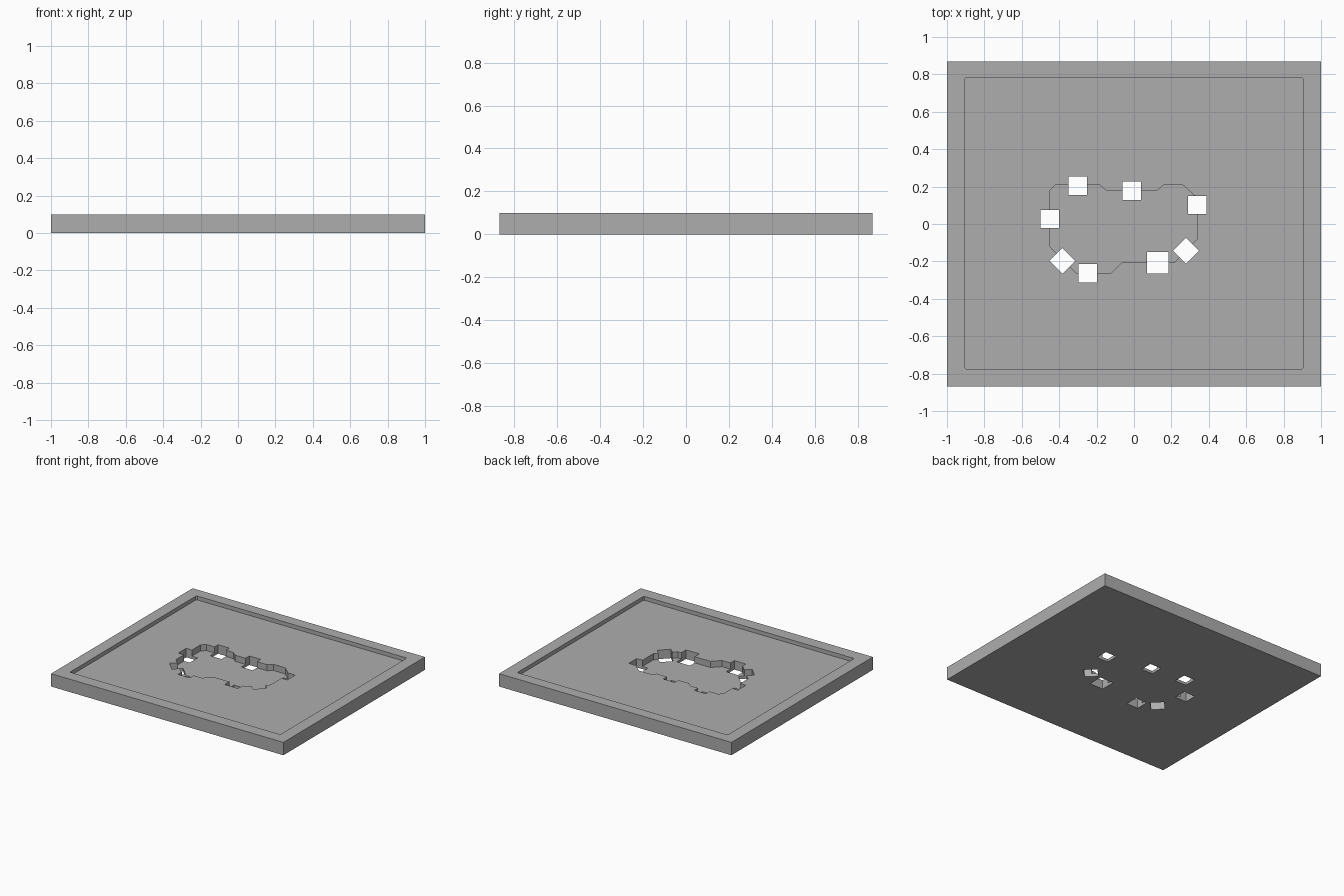
import bpy
import bmesh
import math
from mathutils import Matrix

cube = bpy.data.objects.get("Cube")
if cube:
    bpy.data.objects.remove(cube, do_unlink=True)

GREY = (0.42, 0.42, 0.42, 1)
grey = bpy.data.materials.new("plain grey")
grey.use_nodes = True
grey.diffuse_color = GREY
grey.node_tree.nodes["Principled BSDF"].inputs["Base Color"].default_value = GREY

TOP, FLOOR, POCKET_FLOOR = 0.1, 0.07, 0.022
ABOVE = TOP + 0.1


def prism(name, outline, bottom, top):
    """Extrude a flat outline straight up into a solid."""
    bm = bmesh.new()
    face = bm.faces.new([bm.verts.new((x, y, bottom)) for x, y in outline])
    up = bmesh.ops.extrude_face_region(bm, geom=[face])["geom"]
    verts = [v for v in up if isinstance(v, bmesh.types.BMVert)]
    bmesh.ops.translate(bm, verts=verts, vec=(0, 0, top - bottom))
    bmesh.ops.recalc_face_normals(bm, faces=bm.faces)
    mesh = bpy.data.meshes.new(name)
    bm.to_mesh(mesh)
    bm.free()
    mesh.materials.append(grey)
    obj = bpy.data.objects.new(name, mesh)
    bpy.context.collection.objects.link(obj)
    return obj


def rectangle(x, y, w, h, turn=0):
    spin = Matrix.Rotation(math.radians(turn), 2)
    corners = [(-w, -h), (w, -h), (w, h), (-w, h)]
    out = []
    for cx, cy in corners:
        px = spin[0][0] * cx / 2 + spin[0][1] * cy / 2
        py = spin[1][0] * cx / 2 + spin[1][1] * cy / 2
        out.append((x + px, y + py))
    return out


def chamfered(x, y, w, h, c):
    """Rectangle with tiny cut corners."""
    a, b = w / 2, h / 2
    pts = [(a, c - b), (a, b - c), (a - c, b), (c - a, b),
           (-a, b - c), (-a, c - b), (c - a, -b), (a - c, -b)]
    return [(x + px, y + py) for px, py in pts]


def cut(target, cutter):
    """Subtract a cutter, bake the result and discard the cutter."""
    cutter.hide_render = True
    mod = target.modifiers.new("cut", 'BOOLEAN')
    mod.operation = 'DIFFERENCE'
    mod.solver = 'EXACT'
    mod.object = cutter
    bpy.context.view_layer.objects.active = target
    bpy.ops.object.modifier_apply(modifier=mod.name)
    bpy.data.objects.remove(cutter, do_unlink=True)


# Base plate
plate = prism("tray_plate", rectangle(0, 0, 2, 1.74), 0, TOP)

# Shallow recess inside the rim
cut(plate, prism("recess_cutter", chamfered(0, 0.004, 1.812, 1.556, 0.008), FLOOR, ABOVE))

# Irregular pocket in the middle
pocket = [(-0.45, 0.18), (-0.42, 0.21), (-0.185, 0.21), (-0.15, 0.18),
          (0.125, 0.18), (0.16, 0.21), (0.26, 0.21), (0.337, 0.14),
          (0.337, -0.08), (0.215, -0.206), (-0.065, -0.206),
          (-0.125, -0.265), (-0.305, -0.265), (-0.45, -0.12)]
cut(plate, prism("pocket_cutter", pocket, POCKET_FLOOR, ABOVE))

# Square through holes straddling the pocket edge: x, y, size, turn
holes = [(-0.30, 0.205, 0.098, 0), (-0.012, 0.177, 0.098, 0),
         (0.338, 0.102, 0.098, 0), (0.278, -0.143, 0.098, 45),
         (0.127, -0.206, 0.115, 0), (-0.247, -0.263, 0.1, 0),
         (-0.383, -0.197, 0.098, 45), (-0.45, 0.027, 0.098, 0)]
for x, y, size, turn in holes:
    cut(plate, prism("hole_cutter", rectangle(x, y, size, size, turn), -0.1, ABOVE))
